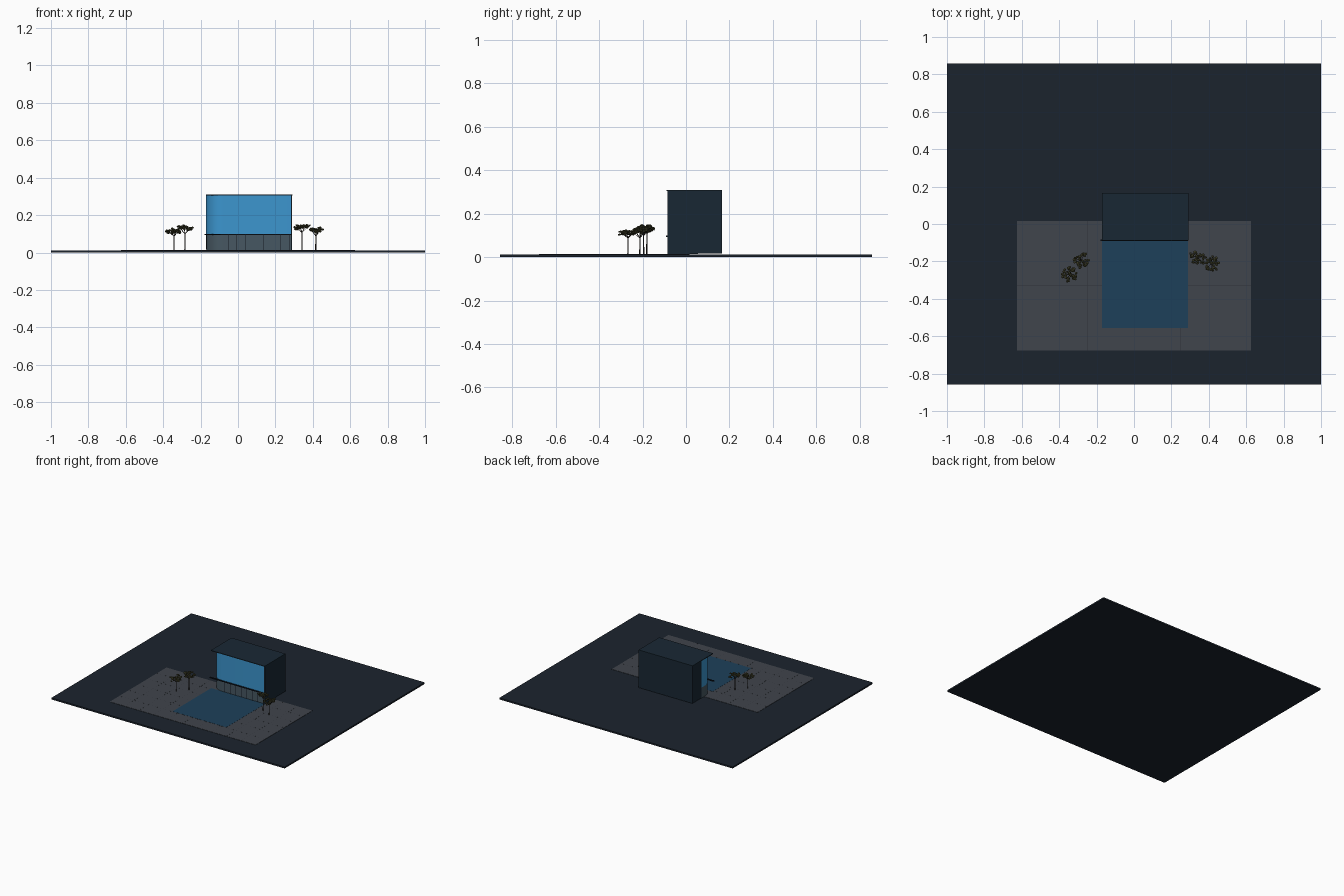
import bpy, bmesh, math, random
from mathutils import Vector, Matrix

if "Cube" in bpy.data.objects:
    bpy.data.objects.remove(bpy.data.objects["Cube"])

random.seed(4)

def mat(name, r, g, b):
    m = bpy.data.materials.new(name)
    m.diffuse_color = [(c / 255) ** 2.2 for c in (r, g, b)] + [1]
    m.use_nodes = True
    m.node_tree.nodes["Principled BSDF"].inputs["Base Color"].default_value = m.diffuse_color
    return m

DARK = mat("dark_ground", 33, 40, 49)
PAVE = mat("paving", 66, 70, 77)
JOINT = mat("joint", 50, 53, 60)
WALL = mat("wall", 31, 44, 55)
TRIM = mat("trim", 24, 30, 38)
BLUE = mat("screen_blue", 62, 148, 205)
GLOW = mat("reflection_blue", 35, 66, 90)
GLASS = mat("lobby_glass", 72, 88, 98)
BARK = mat("bark", 42, 38, 34)
LEAF = mat("leaf", 66, 66, 44)

def finish(name, bm, material):
    bmesh.ops.recalc_face_normals(bm, faces=bm.faces)
    me = bpy.data.meshes.new(name)
    bm.to_mesh(me)
    bm.free()
    ob = bpy.data.objects.new(name, me)
    me.materials.append(material)
    bpy.context.collection.objects.link(ob)
    return ob

def add_box(bm, x0, x1, y0, y1, z0, z1):
    m = Matrix.Translation(((x0 + x1) / 2, (y0 + y1) / 2, (z0 + z1) / 2))
    bmesh.ops.create_cube(bm, size=1, matrix=m @ Matrix.Diagonal((x1 - x0, y1 - y0, z1 - z0, 1)))

def box(name, material, *dims):
    bm = bmesh.new()
    add_box(bm, *dims)
    return finish(name, bm, material)

def prism(name, material, pts, z0, z1):
    bm = bmesh.new()
    f = bm.faces.new([bm.verts.new((x, y, z0)) for x, y in pts])
    r = bmesh.ops.extrude_face_region(bm, geom=[f])
    bmesh.ops.translate(bm, vec=(0, 0, z1 - z0),
                        verts=[v for v in r["geom"] if isinstance(v, bmesh.types.BMVert)])
    ob = finish(name, bm, material)
    bpy.context.view_layer.objects.active = ob
    ob.select_set(True)
    bpy.ops.object.shade_smooth_by_angle(angle=math.radians(30))
    ob.select_set(False)
    return ob

# Ground, plaza and the screen's reflection on the paving
box("ground_slab", DARK, -1, 1, -0.857, 0.857, 0, 0.012)
box("plaza_paving", PAVE, -0.625, 0.625, -0.677, 0.017, 0.011, 0.014)
box("screen_reflection", GLOW, -0.17, 0.29, -0.557, -0.085, 0.0135, 0.0148)

# Hairline paving joints
bm = bmesh.new()
for i in range(1, 10):
    x = -0.625 + i * 0.125
    add_box(bm, x - 0.0004, x + 0.0004, -0.677, 0.017, 0.0135, 0.0142)
for i in range(1, 6):
    y = -0.677 + i * 0.1157
    add_box(bm, -0.625, 0.625, y - 0.0004, y + 0.0004, 0.0135, 0.0142)
finish("paving_joints", bm, JOINT)

# Building: rear block and right wall
L, R, F, M, B = -0.17, 0.29, -0.085, 0.056, 0.165
box("rear_block", WALL, L, R, M, B, 0.017, 0.304)
box("right_wall", WALL, R - 0.007, R, F, M, 0.014, 0.304)

# Wrapped front with a rounded left corner
def front_outline(inset):
    r = 0.09
    arc = [(L + r - (r - inset) * math.cos(a), F + r - (r - inset) * math.sin(a))
           for a in [math.pi / 2 * i / 16 for i in range(17)]]
    return [(L + inset, M)] + arc + [(R - 0.007, F + inset), (R - 0.007, M)]

prism("media_screen", BLUE, front_outline(0), 0.097, 0.304)
prism("lobby_glazing", GLASS, front_outline(0.002), 0.014, 0.097)

# Lobby mullions
bm = bmesh.new()
for i in range(8):
    x = -0.053 + i * 0.047
    add_box(bm, x - 0.001, x + 0.001, F - 0.001, F + 0.004, 0.014, 0.097)
finish("lobby_mullions", bm, TRIM)

# Straight canopy bar and square roof
box("canopy_bar", TRIM, L - 0.008, R, F - 0.007, F + 0.003, 0.093, 0.1)
box("roof", WALL, L - 0.001, R + 0.001, F - 0.004, B, 0.304, 0.309)

# Trees
def stick(bm, a, b, r1, r2):
    a, b = Vector(a), Vector(b)
    d = b - a
    m = Matrix.Translation((a + b) / 2) @ d.to_track_quat("Z", "Y").to_matrix().to_4x4()
    bmesh.ops.create_cone(bm, cap_ends=True, segments=7, radius1=r1, radius2=r2,
                          depth=d.length, matrix=m)

def tree(i, x, y, h):
    wood, leaves = bmesh.new(), bmesh.new()
    fork = (x, y, h - 0.03)
    stick(wood, (x, y, 0.013), fork, 0.0035, 0.0025)
    for k in range(8):
        a = k * math.tau / 7 + random.uniform(-.25, .25)
        d = 0.031 * random.uniform(.8, 1.1) if k < 7 else 0
        p = Vector((x + d * math.cos(a), y + d * math.sin(a), h + random.uniform(-.008, .008)))
        stick(wood, fork, p, 0.0016, 0.0008)
        # each tuft is a ragged ball of small blobs
        for j in range(6):
            q = p + Vector((random.uniform(-.01, .01), random.uniform(-.01, .01),
                            random.uniform(-.008, .008)))
            s = random.uniform(.005, .009)
            rot = Matrix.Rotation(random.uniform(0, 3), 4, "Z")
            bmesh.ops.create_icosphere(leaves, subdivisions=1, radius=1,
                matrix=Matrix.Translation(q) @ rot @ Matrix.Diagonal((s, s, s * .75, 1)))
    finish(f"tree_trunk_{i}", wood, BARK)
    finish(f"tree_foliage_{i}", leaves, LEAF)

for i, t in enumerate([(-0.342, -0.267, 0.117), (-0.284, -0.195, 0.13),
                       (0.342, -0.18, 0.137), (0.416, -0.212, 0.118)]):
    tree(i + 1, *t)
